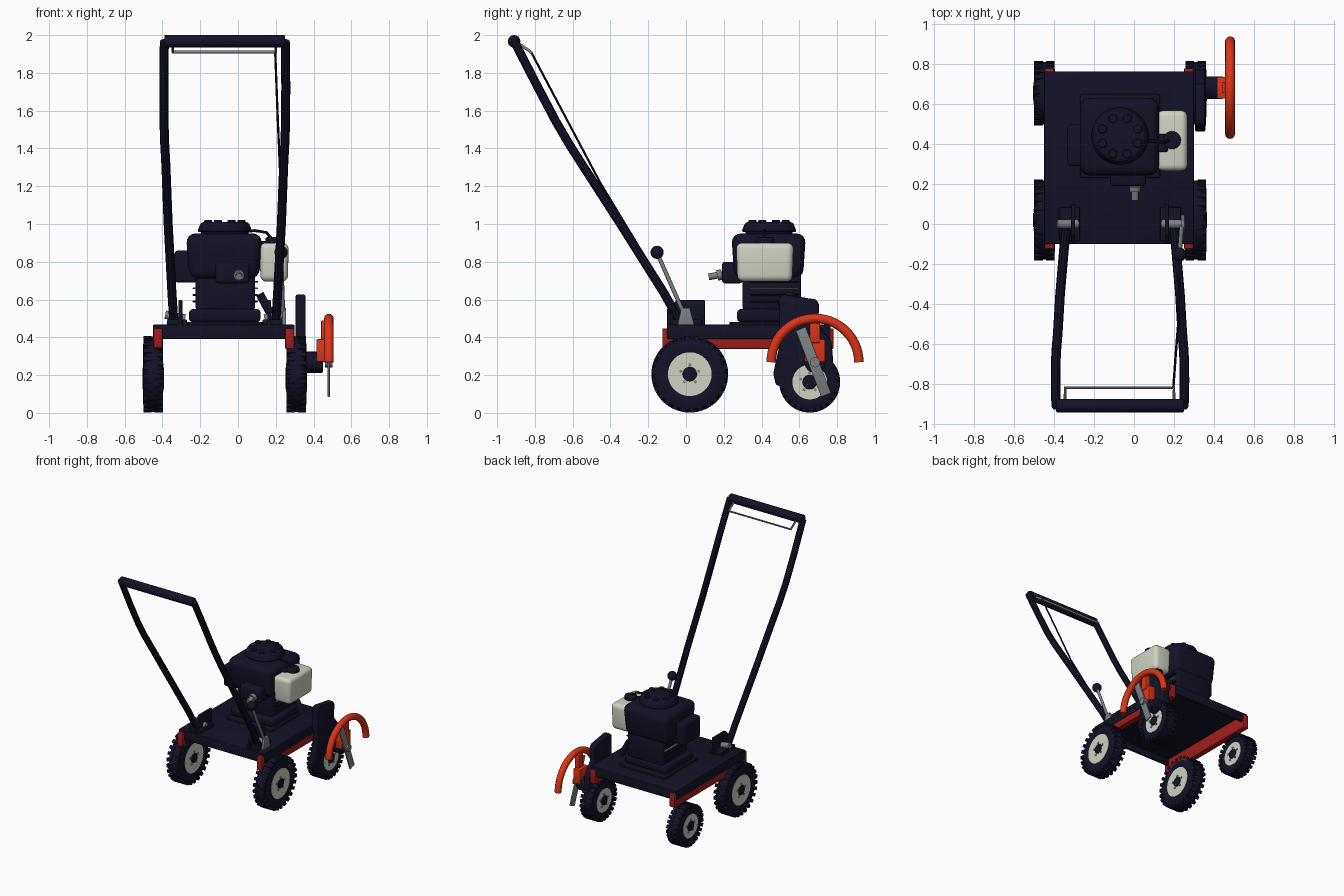
import bpy, bmesh, math
from mathutils import Vector, Matrix

if "Cube" in bpy.data.objects:
    bpy.data.objects.remove(bpy.data.objects["Cube"])


def material(name, r, g, b):
    m = bpy.data.materials.new(name)
    m.diffuse_color = (r, g, b, 1)
    m.use_nodes = True
    m.node_tree.nodes["Principled BSDF"].inputs["Base Color"].default_value = m.diffuse_color
    return m


BLACK = material("navy black", 0.006, 0.006, 0.02)
RED = material("dark red", 0.36, 0.012, 0.012)
ORANGE = material("orange red", 0.72, 0.035, 0.01)
CREAM = material("cream", 0.62, 0.65, 0.54)
GREY = material("steel grey", 0.2, 0.22, 0.23)


def finish(bm, name, mat):
    bmesh.ops.recalc_face_normals(bm, faces=bm.faces[:])
    me = bpy.data.meshes.new(name)
    bm.to_mesh(me)
    bm.free()
    ob = bpy.data.objects.new(name, me)
    bpy.context.collection.objects.link(ob)
    me.materials.append(mat)
    for o in bpy.context.selected_objects:
        o.select_set(False)
    ob.select_set(True)
    bpy.context.view_layer.objects.active = ob
    bpy.ops.object.shade_smooth_by_angle(angle=math.radians(35))
    return ob


def box(name, x, y, z, mat, bevel=0.006, seg=2, taper=1.0):
    """Box from (min, max) ranges; taper scales the bottom face."""
    bm = bmesh.new()
    bmesh.ops.create_cube(bm, size=1)
    for v in bm.verts:
        k = taper if v.co.z < 0 else 1
        v.co = [(r[0] + r[1]) / 2 + c * (r[1] - r[0]) * s
                for r, c, s in zip((x, y, z), v.co, (k, k, 1))]
    if bevel:
        bmesh.ops.bevel(bm, geom=bm.edges[:], offset=bevel, segments=seg, profile=0.5, affect='EDGES')
    return finish(bm, name, mat)


def rod(name, a, b, r, mat, r2=None, sides=20, bevel=0.0):
    """Cylinder or cone between two points."""
    a, b = Vector(a), Vector(b)
    rot = (b - a).to_track_quat('Z', 'Y').to_matrix().to_4x4()
    bm = bmesh.new()
    bmesh.ops.create_cone(bm, cap_ends=True, segments=sides, radius1=r, radius2=r if r2 is None else r2,
                          depth=(b - a).length, matrix=Matrix.Translation((a + b) / 2) @ rot)
    if bevel:
        rim = [e for e in bm.edges if any(len(f.verts) > 4 for f in e.link_faces)]
        bmesh.ops.bevel(bm, geom=rim, offset=bevel, segments=3, profile=0.5, affect='EDGES')
    return finish(bm, name, mat)


def tube(name, pts, r, mat, res=3):
    """Round tube swept along points."""
    cu = bpy.data.curves.new(name, 'CURVE')
    cu.dimensions = '3D'
    cu.bevel_depth, cu.bevel_resolution, cu.use_fill_caps = r, res, True
    sp = cu.splines.new('POLY')
    sp.points.add(len(pts) - 1)
    for p, c in zip(sp.points, pts):
        p.co = (*c, 1)
    tmp = bpy.data.objects.new(name + "_path", cu)
    bpy.context.collection.objects.link(tmp)
    bpy.context.view_layer.update()
    me = bpy.data.meshes.new_from_object(tmp.evaluated_get(bpy.context.evaluated_depsgraph_get()))
    bpy.data.objects.remove(tmp)
    bm = bmesh.new()
    bm.from_mesh(me)
    bmesh.ops.remove_doubles(bm, verts=bm.verts[:], dist=1e-5)
    return finish(bm, name, mat)


def prism(name, yz, x, mat, bevel=0.01):
    """Side profile in y, z extruded along x."""
    bm = bmesh.new()
    f = bm.faces.new([bm.verts.new((x[0], *p)) for p in yz])
    ext = bmesh.ops.extrude_face_region(bm, geom=[f])
    bmesh.ops.translate(bm, vec=(x[1] - x[0], 0, 0),
                        verts=[v for v in ext['geom'] if isinstance(v, bmesh.types.BMVert)])
    bmesh.ops.bevel(bm, geom=bm.edges[:], offset=bevel, segments=2, profile=0.5, affect='EDGES')
    return finish(bm, name, mat)


def wheel(name, cx, cy, R, hub):
    """Lathed tyre with lugs, plus cream disc, dark hub and bolts on both sides."""
    w, cz = 0.053, R
    prof = [(-w + 0.006, hub), (-w, hub + 0.02), (-w, R - 0.045), (-w + 0.012, R - 0.017), (-0.02, R - 0.006),
            (0.02, R - 0.006), (w - 0.012, R - 0.017), (w, R - 0.045), (w, hub + 0.02), (w - 0.006, hub)]
    bm = bmesh.new()
    vs = [bm.verts.new((cx + x, cy, cz + r)) for x, r in prof]
    es = [bm.edges.new((vs[i], vs[(i + 1) % len(vs)])) for i in range(len(vs))]
    bmesh.ops.spin(bm, geom=vs + es, cent=(cx, cy, cz), axis=(1, 0, 0), angle=math.tau, steps=40, use_duplicate=False)
    bmesh.ops.remove_doubles(bm, verts=bm.verts[:], dist=1e-4)
    n = 26
    for i in range(n):
        for s in (-1, 1):
            a = math.tau * (i + 0.25 * s) / n
            m = (Matrix.Translation((cx, cy, cz)) @ Matrix.Rotation(a, 4, 'X')
                 @ Matrix.Translation((s * 0.03, 0, R - 0.015)) @ Matrix.Diagonal((0.044, 0.024, 0.026, 1)))
            bmesh.ops.create_cube(bm, size=1, matrix=m)
    finish(bm, name + "_tyre", BLACK)
    rod(name + "_disc", (cx - w + 0.003, cy, cz), (cx + w - 0.003, cy, cz), hub + 0.004, CREAM, sides=32)
    rod(name + "_hub", (cx - w - 0.004, cy, cz), (cx + w + 0.004, cy, cz), 0.038, BLACK, bevel=0.005)
    for k in range(5):
        a = math.tau * k / 5 + math.pi / 2
        y, z = cy + 0.05 * math.cos(a), cz + 0.05 * math.sin(a)
        rod(name + "_bolt", (cx - w - 0.002, y, z), (cx + w + 0.002, y, z), 0.009, GREY, sides=6)


# Deck: hollow tray with red side rails
box("deck_top", (-0.45, 0.30), (-0.10, 0.765), (0.44, 0.467), BLACK)
for y in (-0.10, 0.745):
    box("deck_end_lip", (-0.45, 0.30), (y, y + 0.02), (0.392, 0.455), BLACK, 0.003)
for s in (-1, 1):
    cx = -0.075 + s * 0.375
    box("deck_side_lip", sorted((cx, cx - s * 0.012)), (-0.10, 0.765), (0.392, 0.455), BLACK, 0.003)
    box("side_rail", sorted((cx - s * 0.003, cx - s * 0.05)), (-0.125, 0.78), (0.338, 0.448), RED)
    wheel("rear_wheel", -0.07 + s * 0.379, 0.02, 0.205, 0.112)
    wheel("front_wheel", -0.07 + s * 0.379, 0.655, 0.163, 0.088)

# Engine, bottom to top
EX, EY = -0.07, 0.44
box("engine_pad", (-0.27, 0.13), (0.23, 0.65), (0.462, 0.482), BLACK)
box("engine_base", (-0.26, 0.12), (0.27, 0.61), (0.48, 0.55), BLACK, 0.022, 3)
box("crankcase", (-0.225, 0.09), (0.30, 0.61), (0.54, 0.76), BLACK, 0.02, 3)
for i in range(4):
    z = 0.585 + i * 0.035
    box("cooling_fin", (-0.24, 0.105), (0.34, 0.595), (z, z + 0.009), GREY if i == 2 else BLACK, 0.002, 1)
box("engine_cover", (-0.275, 0.128), (0.24, 0.635), (0.71, 0.95), BLACK, 0.05, 4, 0.92)
rod("starter_collar", (EX, EY, 0.94), (EX, EY, 0.965), 0.125, BLACK, sides=40)
rod("starter_cap", (EX, EY, 0.958), (EX, EY, 1.01), 0.147, BLACK, 0.125, 40, 0.012)
for k in range(8):
    a = math.tau * (k + 0.5) / 8
    p = (EX + 0.095 * math.cos(a), EY + 0.095 * math.sin(a))
    rod("starter_vent", (*p, 1.0), (*p, 1.02), 0.025, BLACK, 0.02, 12)
box("muffler", (-0.335, -0.22), (0.29, 0.50), (0.69, 0.86), BLACK, 0.018, 3)
box("carburettor", (-0.12, 0.06), (0.19, 0.30), (0.685, 0.80), BLACK, 0.018, 3)
rod("spout", (0.005, 0.20, 0.735), (0.005, 0.12, 0.72), 0.018, GREY)
rod("spout_collar", (0.005, 0.19, 0.733), (0.005, 0.165, 0.728), 0.028, GREY)
rod("drain_tube", (0.18, 0.55, 0.51), (0.115, 0.55, 0.63), 0.022, BLACK)

# Fuel tank with cap and hose
box("fuel_tank", (0.115, 0.268), (0.265, 0.57), (0.695, 0.90), CREAM, 0.032, 4, 0.95)
rod("fuel_cap", (0.19, 0.42, 0.89), (0.19, 0.42, 0.93), 0.045, BLACK, bevel=0.008)
tube("cap_hose", [(0.03, 0.42, 0.96), (0.09, 0.415, 0.965), (0.15, 0.41, 0.955), (0.18, 0.42, 0.92)], 0.008, BLACK)
box("tank_strap", (0.10, 0.17), (0.36, 0.45), (0.86, 0.91), BLACK, 0.01)

# Handle: two bent legs and a thick grip bar
side_path = [(0.27, -0.03, 0.48), (0.28, -0.12, 0.64), (0.30, -0.35, 1.005), (0.312, -0.55, 1.315), (0.318, -0.62, 1.425),
             (0.322, -0.69, 1.545), (0.323, -0.79, 1.735), (0.32, -0.91, 1.968)]
for s in (-1, 1):
    tube("handle_leg", [(-0.07 + s * x, y, z) for x, y, z in side_path], 0.024, BLACK)
    cx = -0.07 + s * 0.245
    prism("handle_bracket", [(-0.1, 0.46), (0.10, 0.46), (0.10, 0.597), (-0.05, 0.597), (-0.1, 0.55)],
          sorted((cx, cx - s * 0.02)), BLACK, 0.004)
    box("bracket_foot", sorted((cx - s * 0.045, cx + s * 0.06)), (-0.085, 0.085), (0.46, 0.495), BLACK)
    rod("pivot_bolt", (cx - s * 0.035, 0, 0.50), (cx + s * 0.07, 0, 0.52), 0.022, GREY, sides=12)
rod("grip_bar", (-0.39, -0.91, 1.967), (0.25, -0.91, 1.967), 0.033, BLACK, sides=24, bevel=0.006)

# Safety bail and its cable
tube("bail", [(-0.345, -0.885, 1.955), (-0.345, -0.82, 1.91), (0.20, -0.82, 1.91), (0.20, -0.885, 1.955)], 0.008, GREY)
tube("cable", [(0.197, -0.82, 1.91), (0.21, -0.64, 1.57), (0.225, -0.455, 1.22), (0.222, -0.22, 0.83),
               (0.215, -0.09, 0.61)], 0.006, BLACK)

# Height lever
prism("lever_plate", [(-0.045, 0.465), (0.045, 0.465), (0.02, 0.555), (-0.025, 0.555)], (0.235, 0.255), GREY, 0.003)
rod("lever", (0.24, 0, 0.50), (0.228, -0.15, 0.84), 0.011, GREY, sides=12)
bm = bmesh.new()
bmesh.ops.create_uvsphere(bm, u_segments=20, v_segments=12, radius=0.035,
                          matrix=Matrix.Translation((0.228, -0.153, 0.85)))
finish(bm, "lever_knob", BLACK)

# Belt cover beside the front right wheel
prism("belt_cover", [(0.49, 0.61), (0.515, 0.628), (0.69, 0.60), (0.705, 0.575), (0.70, 0.47), (0.77, 0.38),
                     (0.78, 0.27), (0.72, 0.17), (0.54, 0.12), (0.475, 0.15), (0.462, 0.21), (0.495, 0.36)],
      (0.305, 0.357), BLACK)

# Edging blade, its drive and the curved guard
BY, BZ = 0.683, 0.268
rod("drive_housing", (0.34, BY, BZ), (0.45, BY, BZ), 0.056, BLACK, sides=24, bevel=0.008)
box("guard_mount", (0.415, 0.474), (0.628, 0.737), (0.27, 0.39), ORANGE)
d = Vector((0.137, -0.345)).normalized()
n = Vector((-d.y, d.x)) * 0.028
ends = (Vector((0.607, 0.445)), Vector((0.742, 0.095)))
prism("blade", [tuple(p) for p in (ends[0] + n, ends[0] - n, ends[1] - n, ends[1] + n)], (0.474, 0.486), GREY, 0.002)
rod("blade_nut", (0.46, BY, BZ), (0.50, BY, BZ), 0.027, GREY, sides=12)
arc = [(0.481, BY + 0.232 * math.cos(math.pi * i / 28), BZ + 0.232 * math.sin(math.pi * i / 28)) for i in range(29)]
tube("blade_guard", arc, 0.025, ORANGE, 4)
box("guard_arm", (0.44, 0.48), (0.655, 0.71), (0.37, 0.49), ORANGE)
